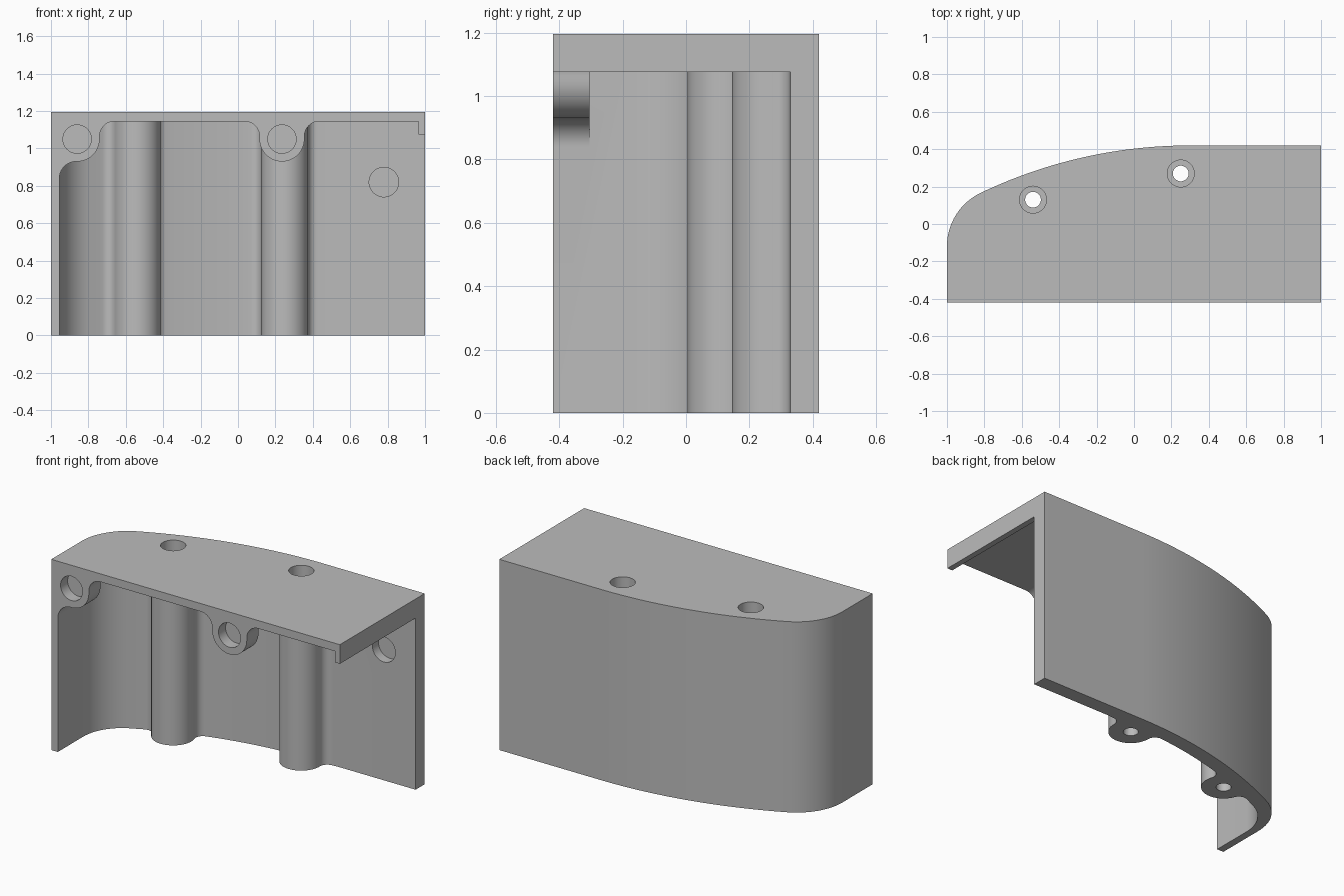
import bpy, bmesh, math
from mathutils import Vector

if "Cube" in bpy.data.objects:
    bpy.data.objects.remove(bpy.data.objects["Cube"], do_unlink=True)

PI = math.pi
H = 1.195                       # overall height
C = Vector((0.3, -2.18))        # centre of the long back curve
R_OUT, R_IN = 2.6, 2.51         # outer and inner radius of the back curve

grey = bpy.data.materials.new("light grey")
grey.use_nodes = True
grey.diffuse_color = (0.5, 0.5, 0.5, 1)
grey.node_tree.nodes["Principled BSDF"].inputs["Base Color"].default_value = (0.5, 0.5, 0.5, 1)


def polar(c, r, a):
    return Vector((c[0] + r * math.cos(a), c[1] + r * math.sin(a)))


def arc(c, r, a0, a1, n=14):
    return [polar(c, r, a0 + (a1 - a0) * i / n) for i in range(n + 1)]


def heading(v):
    return math.atan2(v.y, v.x) % (2 * PI)


def prism(name, pts, lo, hi, axis="Z"):
    """Extrude a 2D outline along Z (points are x, y) or Y (points are x, z)."""
    bm = bmesh.new()
    clean = [p for i, p in enumerate(pts) if (Vector(p) - Vector(pts[i - 1])).length > 1e-5]
    place = (lambda p: (p[0], p[1], lo)) if axis == "Z" else (lambda p: (p[0], lo, p[1]))
    face = bm.faces.new([bm.verts.new(place(p)) for p in clean])
    ext = bmesh.ops.extrude_face_region(bm, geom=[face])
    step = (0, 0, hi - lo) if axis == "Z" else (0, hi - lo, 0)
    bmesh.ops.translate(bm, vec=step, verts=[g for g in ext["geom"] if isinstance(g, bmesh.types.BMVert)])
    bmesh.ops.recalc_face_normals(bm, faces=bm.faces[:])
    mesh = bpy.data.meshes.new(name)
    bm.to_mesh(mesh)
    bm.free()
    mesh.materials.append(grey)
    ob = bpy.data.objects.new(name, mesh)
    bpy.context.collection.objects.link(ob)
    return ob


def disc(name, c, r, lo, hi, axis="Z"):
    return prism(name, arc(c, r, 0, 2 * PI, 40)[:-1], lo, hi, axis)


def cut(target, cutter):
    cutter.hide_render = True
    mod = target.modifiers.new("cut", "BOOLEAN")
    mod.operation, mod.solver, mod.object = "DIFFERENCE", "EXACT", cutter
    bpy.context.view_layer.objects.active = target
    bpy.ops.object.modifier_apply(modifier=mod.name)
    bpy.data.objects.remove(cutter, do_unlink=True)


def corner(x_side, r, big):
    """Centre of the corner round touching the side and the back curve."""
    x = x_side + r
    c = Vector((x, C.y + math.sqrt((big - r) ** 2 - (x - C.x) ** 2)))
    return c, heading(c - C)


def pillar(p, r=0.125, f=0.05):
    """Screw pillar outline blended into the inner back curve."""
    p = Vector(p)
    d, mid = (p - C).length, heading(p - C)
    phi = math.acos((d * d + (R_IN - f) ** 2 - (r + f) ** 2) / (2 * d * (R_IN - f)))
    f1, f2 = polar(C, R_IN - f, mid - phi), polar(C, R_IN - f, mid + phi)
    a, b = heading(p - f1), heading(f2 - p) - 2 * PI
    pts = (arc(f1, f, mid - phi, a, 8) + arc(p, r, a - PI, b, 24)
           + arc(f2, f, b + PI, mid + phi, 8))
    return pts, mid - phi, mid + phi


# Outer block
c, t = corner(-1, 0.316, R_OUT)
body = prism("housing_shell", [(1, -0.42), (1, 0.42)] + arc(C, R_OUT, PI / 2, t, 28)
             + arc(c, 0.316, t, PI) + [(-1, -0.42)], 0, H)

# Cavity, with the two pillars left standing in its outline
screws = [(0.25, 0.27), (-0.54, 0.13)]
right, _, r_end = pillar(screws[0])
left, l_start, l_end = pillar(screws[1])
c, t = corner(-0.955, 0.27, R_IN)
cavity = prism("cavity_cutter", [(1.2, -0.8), (1.2, 0.33), (0.47, 0.33)] + right
               + arc(C, R_IN, r_end, l_start) + left + arc(C, R_IN, l_end, t, 6)
               + arc(c, 0.27, t, PI) + [(-0.955, -0.8)], -0.2, 1.145)

# Front lugs and end lip stay solid, so they are removed from the cavity
TOP = 1.3
left_lug = ([(-1.1, TOP), (-1.1, 0.84)] + arc((-0.865, 0.84), 0.09, PI, PI / 2)
            + arc((-0.86, 1.05), 0.12, -PI / 2, 0) + arc((-0.66, 1.065), 0.08, PI, PI / 2)
            + [(-0.66, TOP)])
right_lug = ([(0.035, TOP)] + arc((0.035, 1.065), 0.08, PI / 2, 0)
             + arc((0.235, 1.05), 0.12, PI, 2 * PI, 24)
             + arc((0.435, 1.065), 0.08, PI, PI / 2) + [(0.435, TOP)])
for outline in (left_lug, right_lug):
    cut(cavity, prism("lug", outline, -0.9, -0.305, "Y"))
cut(cavity, prism("lip", [(0.965, 1.075), (1.3, 1.075), (1.3, TOP), (0.965, TOP)], -0.9, 0.6, "Y"))
cut(body, cavity)

# Counterbored screw holes through the pillars
for s in screws:
    cut(body, disc("screw_hole", s, 0.042, -0.1, H + 0.1))
    cut(body, disc("counterbore", s, 0.072, H - 0.15, H + 0.1))

# Round blind pockets in the lugs and the back wall
for x in (-0.86, 0.235):
    cut(body, disc("lug_pocket", (x, 1.05), 0.076, -0.6, -0.35, "Y"))
cut(body, disc("wall_pocket", (0.78, 0.82), 0.079, 0.2, 0.39, "Y"))

# Smooth curves, sharp edges
bpy.ops.object.select_all(action="DESELECT")
body.select_set(True)
bpy.context.view_layer.objects.active = body
bpy.ops.object.shade_smooth_by_angle(angle=math.radians(30))
